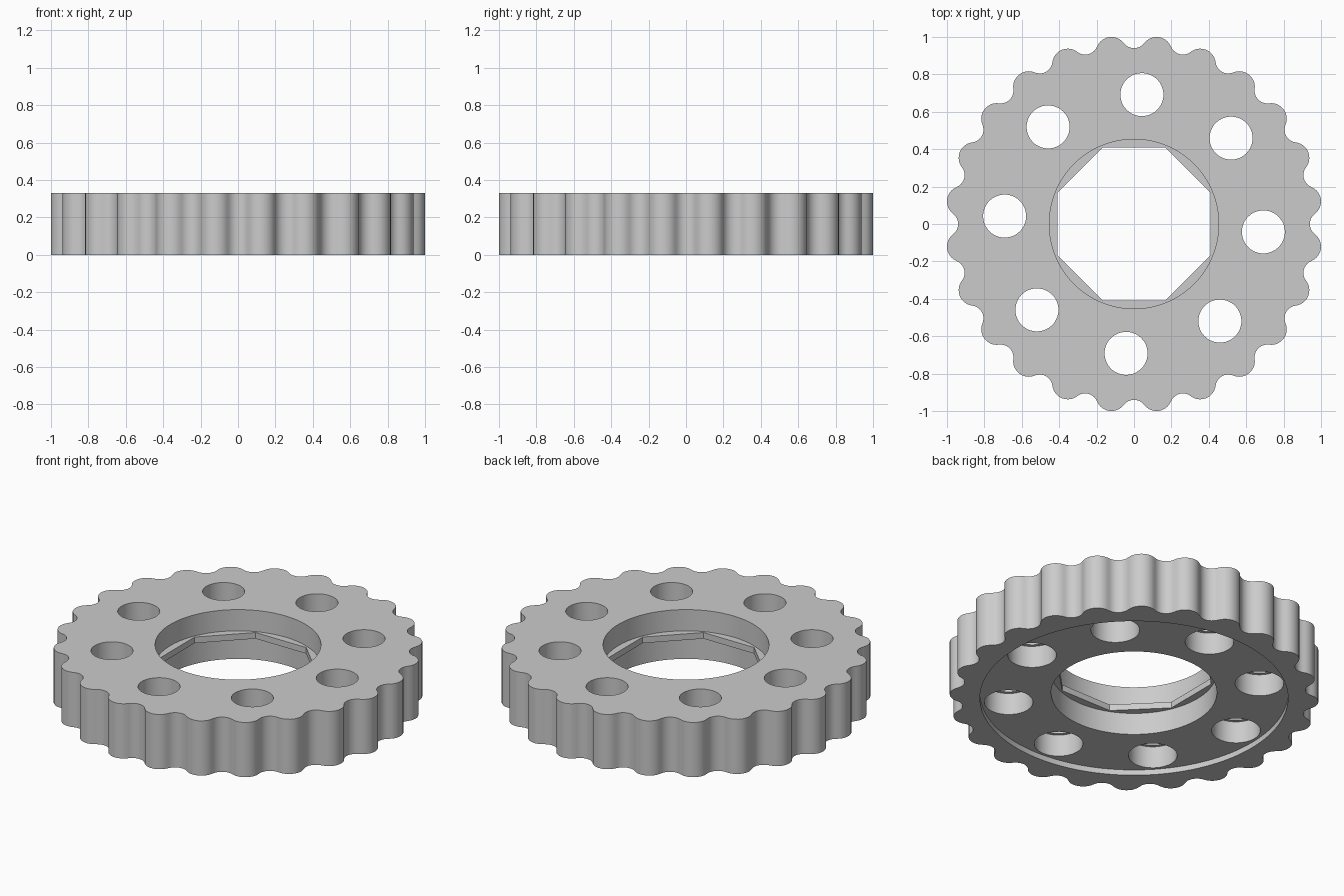
import bpy, bmesh
from math import cos, sin, tan, atan2, radians, pi
from mathutils import Vector

default = bpy.data.objects.get("Cube")
if default:
    bpy.data.objects.remove(default, do_unlink=True)

HEIGHT = 0.33
LOBES = 24
STEP_Z = 0.165      # level of the lip underside and the hole shoulders
RECESS = 0.033      # depth of the recess in the underside
EPS = 0.1           # how far cutters stick out


def polar(r, a, centre=(0, 0)):
    return Vector((centre[0] + r * cos(a), centre[1] + r * sin(a)))


def circle(r, n, centre=(0, 0), start=0.0):
    return [polar(r, start + 2 * pi * i / n, centre) for i in range(n)]


def prism(name, outline, z0, z1):
    """Upright solid with the given outline."""
    bm = bmesh.new()
    face = bm.faces.new([bm.verts.new((p.x, p.y, z0)) for p in outline])
    top = bmesh.ops.extrude_face_region(bm, geom=[face])["geom"]
    bmesh.ops.translate(bm, vec=(0, 0, z1 - z0),
                        verts=[v for v in top if isinstance(v, bmesh.types.BMVert)])
    bmesh.ops.recalc_face_normals(bm, faces=bm.faces)
    mesh = bpy.data.meshes.new(name)
    bm.to_mesh(mesh)
    bm.free()
    obj = bpy.data.objects.new(name, mesh)
    bpy.context.collection.objects.link(obj)
    return obj


def scalloped_outline():
    """Convex lobes joined by tangent concave valleys."""
    lobe_c, lobe_r, valley_c, valley_r = 0.925, 0.083, 1.008, 0.068
    half, n = pi / LOBES, 10
    lobe_sweep = atan2(valley_c * sin(half), valley_c * cos(half) - lobe_c)
    valley_sweep = atan2(lobe_c * sin(half), valley_c - lobe_c * cos(half))
    points = []
    for k in range(LOBES):
        a = half * (2 * k + 1)
        b = a + half
        for i in range(n + 1):
            t = 2 * i / n - 1
            points.append(polar(lobe_r, a + t * lobe_sweep, polar(lobe_c, a)))
        for i in range(1, n):
            t = 2 * i / n - 1
            points.append(polar(valley_r, b + pi - t * valley_sweep, polar(valley_c, b)))
    return points


# Scalloped ring body
body = prism("scalloped_ring", scalloped_outline(), 0, HEIGHT)

# Central bore with an octagonal lip left at mid height, and underside recess
bore = circle(0.453, 96)
octagon = circle(0.408 / cos(pi / 8), 8, start=pi / 8)
cutters = [
    prism("recess_cutter", circle(0.842, 128), -EPS, RECESS),
    prism("upper_bore_cutter", bore, 0.202, HEIGHT + EPS),
    prism("lower_bore_cutter", bore, -EPS, STEP_Z),
    prism("octagon_cutter", octagon, -EPS, HEIGHT + EPS),
]

# Ring of stepped holes, wider below than above
for k in range(8):
    centre = polar(0.693, radians(-3.5 + 45 * k))
    cutters.append(prism("hole_cutter", circle(0.115, 48, centre), -EPS, HEIGHT + EPS))
    cutters.append(prism("wide_hole_cutter", circle(0.133, 48, centre), -EPS, STEP_Z))

bpy.ops.object.select_all(action="DESELECT")
body.select_set(True)
bpy.context.view_layer.objects.active = body
for cutter in cutters:
    cutter.hide_render = True
    mod = body.modifiers.new("cut", "BOOLEAN")
    mod.operation = "DIFFERENCE"
    mod.solver = "EXACT"
    mod.object = cutter
    bpy.ops.object.modifier_apply(modifier=mod.name)
    bpy.data.objects.remove(cutter, do_unlink=True)

# Plain grey finish
grey = bpy.data.materials.new("plain_grey")
grey.use_nodes = True
colour = (0.6, 0.6, 0.6, 1)
grey.diffuse_color = colour
grey.node_tree.nodes["Principled BSDF"].inputs["Base Color"].default_value = colour
body.data.materials.clear()
body.data.materials.append(grey)
bpy.ops.object.shade_smooth_by_angle(angle=radians(30))
